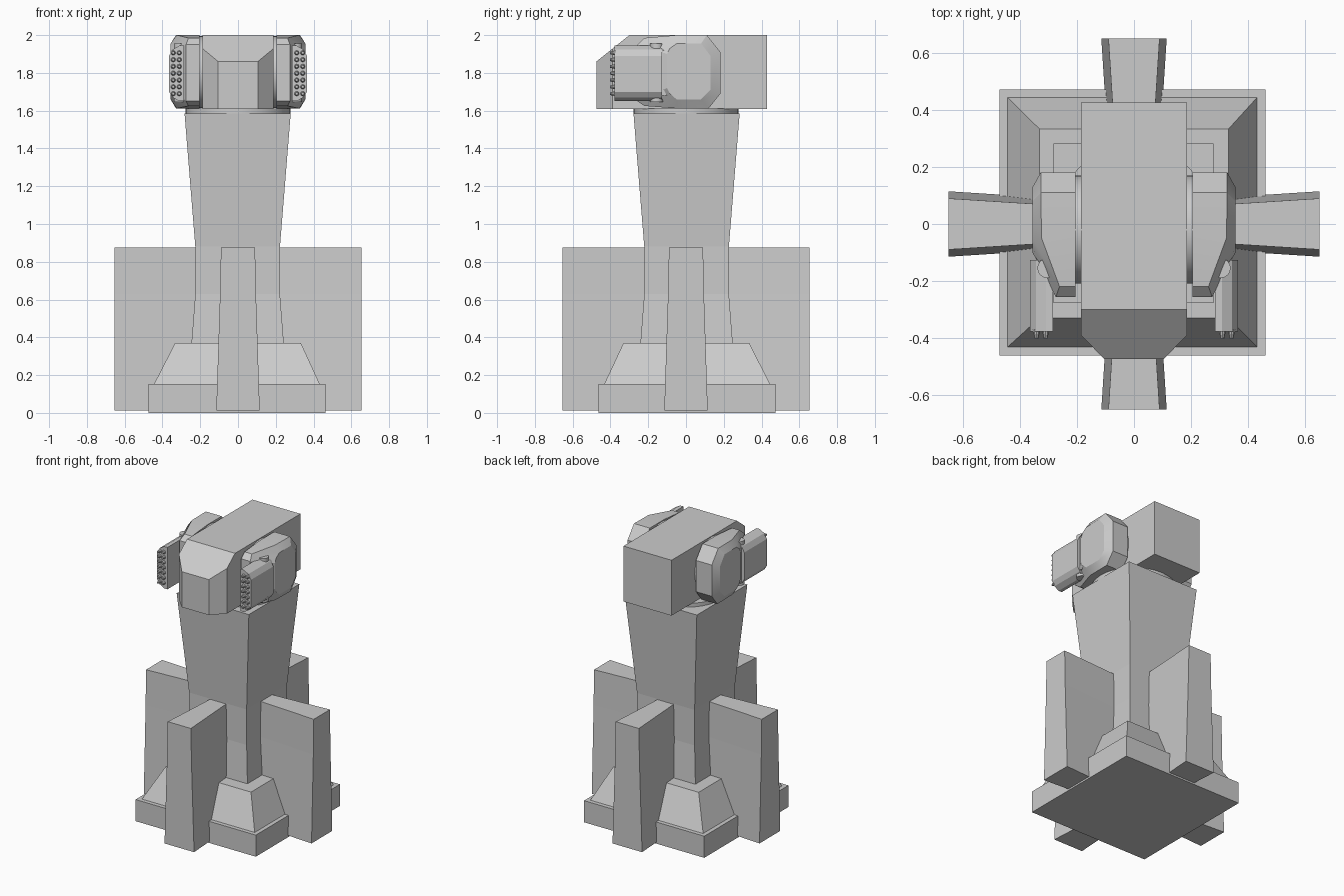
import bpy, bmesh, math
from mathutils import Vector, Matrix

if "Cube" in bpy.data.objects:
    bpy.data.objects.remove(bpy.data.objects["Cube"])


def finish(bm, name, smooth=None):
    bmesh.ops.recalc_face_normals(bm, faces=bm.faces)
    me = bpy.data.meshes.new(name)
    bm.to_mesh(me)
    bm.free()
    ob = bpy.data.objects.new(name, me)
    bpy.context.collection.objects.link(ob)
    if smooth:
        bpy.ops.object.select_all(action='DESELECT')
        ob.select_set(True)
        bpy.context.view_layer.objects.active = ob
        bpy.ops.object.shade_smooth_by_angle(angle=math.radians(smooth))
    return ob


def loft(rings, bm=None):
    """Skin a list of equal-length point rings and cap both ends."""
    bm = bm or bmesh.new()
    vs = [[bm.verts.new(p) for p in r] for r in rings]
    n = len(vs[0])
    for a, b in zip(vs, vs[1:]):
        for i in range(n):
            bm.faces.new((a[i], a[(i + 1) % n], b[(i + 1) % n], b[i]))
    bm.faces.new(vs[0])
    bm.faces.new(vs[-1])
    return bm


def square(h, z, c=(0, 0)):
    return [(c[0] + sx * h, c[1] + sy * h, z) for sx, sy in ((-1, -1), (1, -1), (1, 1), (-1, 1))]


def cylinder(bm, centre, r1, r2, depth, axis, segs):
    rot = Vector((0, 0, 1)).rotation_difference(Vector(axis)).to_matrix().to_4x4()
    bmesh.ops.create_cone(bm, cap_ends=True, segments=segs, radius1=r1, radius2=r2,
                          depth=depth, matrix=Matrix.Translation(centre) @ rot)


def mirrored(ob):
    m = ob.modifiers.new("mirror", 'MIRROR')
    m.use_axis = (True, False, False)
    return ob


# Pedestal: slab, sloped plinth and waisted column
C = (-0.006, 0.006)
finish(loft([square(0.468, 0, C), square(0.468, 0.152, C)]), "base_slab")
finish(loft([square(0.44, 0.15, C), square(0.333, 0.37, (0, 0.002))]), "sloped_plinth")
finish(loft([square(h, z, (-0.002, 0.003)) for h, z in
             ((0.245, 0.36), (0.224, 0.63), (0.224, 0.88), (0.281, 1.585))]), "column")

# Four buttress fins, flaring outward and downward
for i, name in enumerate(("right", "back", "left", "front")):
    bm = loft([[(0.15, -h + 0.032, z), (0.653, -h, z), (0.653, h, z), (0.15, h - 0.032, z)]
               for z, h in ((0.012, 0.115), (0.63, 0.095), (0.876, 0.09))])
    bm.transform(Matrix.Rotation(i * math.pi / 2, 4, 'Z'))
    finish(bm, name + "_fin")

# Swivel collar under the head
bm = bmesh.new()
cylinder(bm, (0, 0, 1.598), 0.277, 0.277, 0.026, (0, 0, 1), 32)
finish(bm, "swivel_collar", 35)

# Head: side profile extruded, front vertical corners sliced off
profile = [(-0.475, 1.61), (-0.475, 1.86), (-0.30, 2.0), (0.428, 2.0), (0.428, 1.61)]
bm = loft([[(x, y, z) for y, z in profile] for x in (-0.187, 0.187)])
for s in (-1, 1):
    cut = bmesh.ops.bisect_plane(bm, geom=bm.verts[:] + bm.edges[:] + bm.faces[:],
                                 plane_co=(s * 0.187, -0.39, 1.8),
                                 plane_no=(s * 0.085, -0.082, 0), clear_outer=True)
    bmesh.ops.holes_fill(bm, edges=[e for e in bm.edges if e.is_boundary])
finish(bm, "head")

# Pivot discs between head and pods
bm = bmesh.new()
cylinder(bm, (0.195, -0.02, 1.805), 0.19, 0.19, 0.03, (1, 0, 0), 32)
mirrored(finish(bm, "pod_pivot", 35))

# Side pods: inner outline, rim that tapers toward the front, smaller outer face
rim = [(-0.257, 1.65), (-0.257, 1.95), (-0.22, 1.985), (-0.05, 2.0), (0.11, 2.0),
       (0.182, 1.91), (0.182, 1.69), (0.12, 1.612), (-0.05, 1.612), (-0.22, 1.625)]
rim_x = [0.275, 0.275, 0.262, 0.325, 0.328, 0.328, 0.328, 0.328, 0.325, 0.262]
face = [(-0.10, 1.72), (-0.10, 1.90), (-0.085, 1.93), (-0.05, 1.955), (0.08, 1.955),
        (0.13, 1.89), (0.13, 1.71), (0.08, 1.66), (-0.05, 1.66), (-0.085, 1.69)]
bm = loft([[(0.205, y, z) for y, z in rim],
           [(x, y, z) for x, (y, z) in zip(rim_x, rim)],
           [(0.357, y, z) for y, z in face]])
mirrored(finish(bm, "side_pod", 25))

# Launcher boxes with chamfered outer corners
section = [(0.285, 1.65), (0.31, 1.65), (0.345, 1.67), (0.365, 1.70),
           (0.365, 1.89), (0.345, 1.925), (0.31, 1.945), (0.285, 1.945)]
bm = loft([[(x, y, z) for x, z in section] for y in (-0.378, -0.127)])
mirrored(finish(bm, "launcher_box"))

# Bracket and hinge joining each launcher to its pod
bm = loft([[(x, y, z) for x, z in ((0.27, 1.68), (0.345, 1.68), (0.345, 1.92), (0.27, 1.92))]
           for y in (-0.20, -0.06)])
cylinder(bm, (0.305, -0.155, 1.80), 0.035, 0.035, 0.31, (0, 0, 1), 16)
mirrored(finish(bm, "launcher_bracket", 35))

# Two columns of pointed muzzles
bm = bmesh.new()
for x in (0.311, 0.343):
    for k in range(7):
        cylinder(bm, (x, -0.387, 1.69 + k * 0.036), 0.014, 0.007, 0.03, (0, -1, 0), 10)
mirrored(finish(bm, "muzzles", 35))
